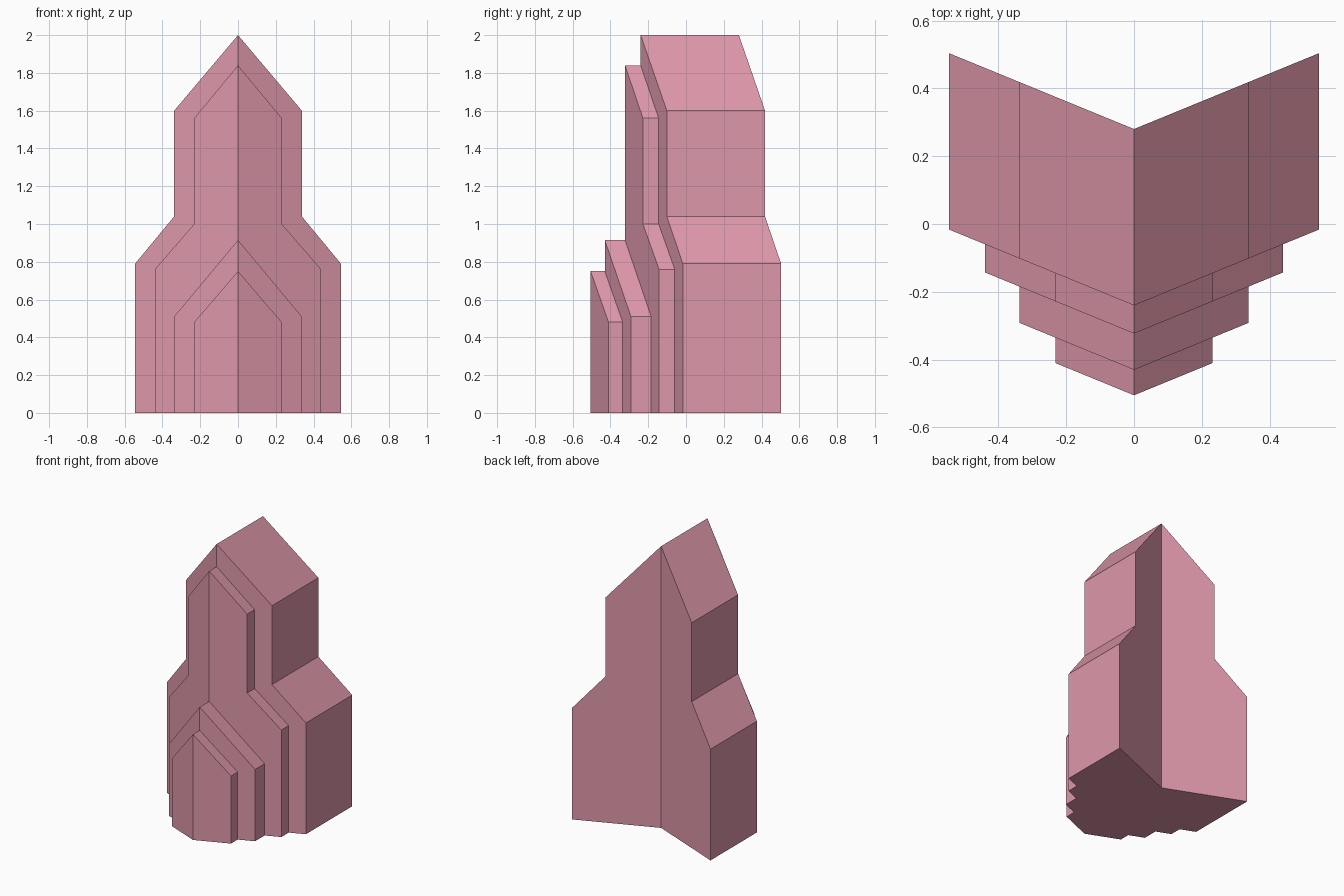
import bpy
import bmesh

if "Cube" in bpy.data.objects:
    bpy.data.objects.remove(bpy.data.objects["Cube"], do_unlink=True)

pink = bpy.data.materials.new("dusty_pink")
pink.use_nodes = True
colour = (0.73, 0.31, 0.40, 1)
pink.diffuse_color = colour
pink.node_tree.nodes["Principled BSDF"].inputs["Base Color"].default_value = colour

SWEEP = 0.41  # how far the wings fold back per unit of width


def folded_slab(name, outline, front, back):
    """Half outline (x, z) from the centre fold, extruded in y and mirrored."""
    bm = bmesh.new()
    rings = [[bm.verts.new((x, y + SWEEP * x, z)) for x, z in outline]
             for y in (front, back)]
    near, far = rings
    bm.faces.new(near)
    bm.faces.new(far[::-1])
    # Rim only: the centre plane stays open for the mirror
    for i in range(len(outline) - 1):
        bm.faces.new((near[i], far[i], far[i + 1], near[i + 1]))
    bmesh.ops.recalc_face_normals(bm, faces=bm.faces)
    mesh = bpy.data.meshes.new(name)
    bm.to_mesh(mesh)
    bm.free()
    mesh.materials.append(pink)
    obj = bpy.data.objects.new(name, mesh)
    bpy.context.collection.objects.link(obj)
    mirror = obj.modifiers.new("Mirror", 'MIRROR')
    mirror.use_clip = True
    return obj


def gable(width, eave, peak):
    return [(0, 0), (width, 0), (width, eave), (0, peak)]


def shouldered(width, shoulder, neck, neck_base, eave, peak):
    return [(0, 0), (width, 0), (width, shoulder), (neck, neck_base),
            (neck, eave), (0, peak)]


# Thick shouldered body, then thinner plates stepping forward
folded_slab("main_body", shouldered(0.545, 0.79, 0.338, 1.04, 1.6, 2.0), -0.24, 0.28)
folded_slab("tall_front_plate", shouldered(0.44, 0.76, 0.232, 1.0, 1.56, 1.84), -0.323, -0.23)
folded_slab("low_arch_plate", gable(0.338, 0.51, 0.915), -0.43, -0.313)
folded_slab("small_arch_plate", gable(0.232, 0.48, 0.75), -0.505, -0.42)
